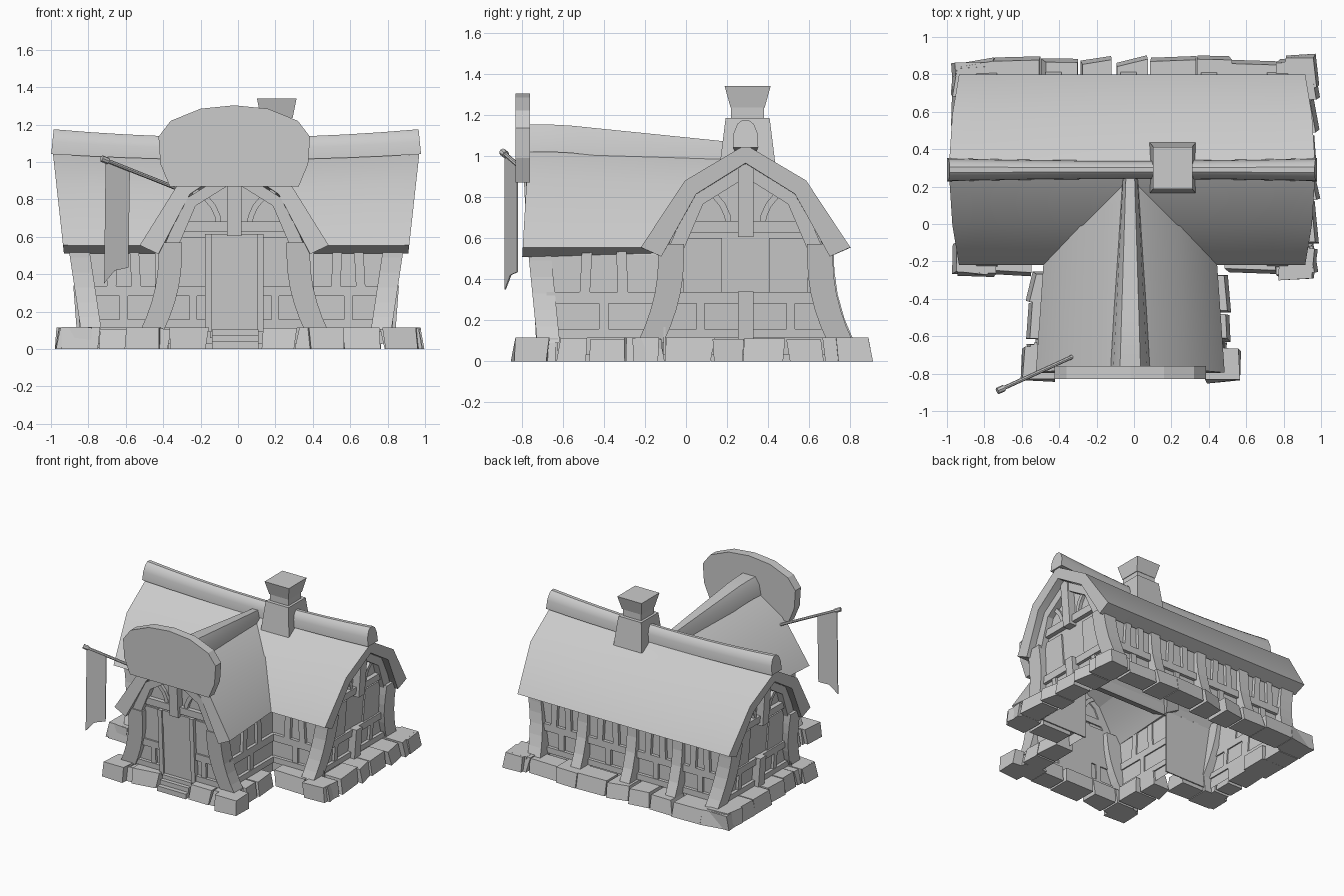
import bpy
import bmesh
import math
import random
from mathutils import Vector

random.seed(11)
if "Cube" in bpy.data.objects:
    bpy.data.objects.remove(bpy.data.objects["Cube"], do_unlink=True)

clay = bpy.data.materials.new("clay_grey")
clay.use_nodes = True
clay.diffuse_color = (0.6, 0.6, 0.6, 1)
clay.node_tree.nodes["Principled BSDF"].inputs["Base Color"].default_value = clay.diffuse_color


def loft(name, rings, open_spans=(), caps=(0, -1), smooth=False):
    """Skin a row of rings; caps join each ring point to its mirrored partner."""
    bm = bmesh.new()
    rows = [[bm.verts.new(p) for p in ring] for ring in rings]
    n = len(rows[0])
    for a, b in zip(rows, rows[1:]):
        for i in range(n):
            if i not in open_spans:
                j = (i + 1) % n
                bm.faces.new((a[i], a[j], b[j], b[i]))
    for cap in (rows[k] for k in caps):
        for i in range((n - 1) // 2):
            quad = (cap[i], cap[i + 1], cap[n - 2 - i], cap[n - 1 - i])
            bm.faces.new(list(dict.fromkeys(quad)))
    bmesh.ops.recalc_face_normals(bm, faces=bm.faces)
    mesh = bpy.data.meshes.new(name)
    bm.to_mesh(mesh)
    bm.free()
    mesh.materials.append(clay)
    obj = bpy.data.objects.new(name, mesh)
    bpy.context.collection.objects.link(obj)
    if smooth:
        bpy.ops.object.select_all(action='DESELECT')
        obj.select_set(True)
        bpy.context.view_layer.objects.active = obj
        bpy.ops.object.shade_smooth_by_angle(angle=math.radians(35))
    return obj


def steps(lo, hi, n):
    return [lo + (hi - lo) * i / n for i in range(n + 1)]


def rect(x, y, hx, hy, z):
    return [(x - hx, y - hy, z), (x + hx, y - hy, z), (x + hx, y + hy, z), (x - hx, y + hy, z)]


class Wing:
    """A house wing: upright walls, with posts that flare sideways at the foot."""
    half_width = 0.4

    def __init__(self, name, place, base, slope, extra):
        self.name, self.place = name, place
        self.base, self.slope, self.extra = base, slope, extra

    def wall_end(self, z):
        return self.base + 0.01 + self.slope * z / 2

    def post_end(self, z):
        return self.base + self.slope * z

    def post_side(self, z):
        return 0.38 + self.extra + 0.6 * max(0, 0.5 - z) ** 2

    def gable(self, side):
        return lambda u, z, out: self.place(side * (self.wall_end(z) + out), u, z)

    def flank(self, side):
        return lambda u, z, out: self.place(u, side * (self.half_width + out), z)

    def flared_flank(self, side):
        return lambda u, z, out: self.place(u, side * (self.post_side(z) + out), z)


main = Wing("main", lambda a, c, z: Vector((a - 0.01, c + 0.29, z)), 0.775, 0.15, 0.01)
porch = Wing("porch", lambda a, c, z: Vector((c - 0.02, -a, z)), 0.675, 0.1, -0.01)


def beam(name, wall, path, width, depth, sunk=0.02):
    """Timber that follows a path of (u, z) points on a wall."""
    rings = []
    for i, (u, z) in enumerate(path):
        p, q = path[max(i - 1, 0)], path[min(i + 1, len(path) - 1)]
        t = Vector((q[0] - p[0], q[1] - p[1])).normalized() * width / 2
        l, r = (u - t.y, z + t.x), (u + t.y, z - t.x)
        rings.append([wall(*l, -sunk), wall(*r, -sunk), wall(*r, depth), wall(*l, depth)])
    return loft(name, rings)


def bar(name, wall, u0, z0, u1, z1, width, depth=0.025, sunk=0.01):
    return beam(name, wall, list(zip(steps(u0, u1, 4), steps(z0, z1, 4))), width, depth, sunk)


# Wall shells, open underneath and joined into one T-shaped room
def walls(w, back, open_spans, caps):
    half = [(w.half_width, z) for z in (0.03, 0.33, 0.52)] + [(0.27, 0.78)]
    ring = [(-c, z) for c, z in half] + [(0, 0.96)] + [(c, z) for c, z in reversed(half)]
    ends = [[w.place(w.wall_end(z), c, z) for c, z in ring],
            [w.place(back(z), c, z) for c, z in ring]]
    loft(w.name + "_walls", ends, open_spans, caps)


walls(main, lambda z: -main.wall_end(z), (0, 1, 8), (0, -1))
walls(porch, lambda z: 0.1, (8,), (0,))
for s in (-1, 1):
    bar("main_front_wall", main.flank(-1), s * 0.61, 0.03, s * 0.61, 0.53, 0.46, 0)


# Corner posts flaring at the foot
def corner_posts(w, sides):
    for a in sides:
        for c in (-1, 1):
            rings = []
            for z in steps(0.09, 0.57, 6):
                l, s = w.post_end(z), w.post_side(z)
                box = ((l - 0.07, s - 0.09), (l + 0.04, s - 0.09), (l + 0.04, s + 0.035), (l - 0.07, s + 0.035))
                rings.append([w.place(a * p, c * q, z) for p, q in box])
            loft(w.name + "_corner_post", rings)


corner_posts(main, (-1, 1))
corner_posts(porch, (1,))


# Gable timbers
def dress_gable(w, side, door):
    g = w.gable(side)
    inner = 0.15 if door else 0.0
    for s in (-1, 1):
        edge = s * w.half_width
        bar("gable_rail", g, s * inner, 0.31, edge, 0.31, 0.055)
        bar("gable_sill", g, s * inner, 0.135, edge, 0.135, 0.045)
        bar("lower_stud", g, s * 0.22, 0.15, s * 0.22, 0.3, 0.04, 0.02)
        bar("window_panel", g, s * 0.21, 0.335, s * 0.21, 0.6, 0.19, 0.012)
        bar("rafter_lower", g, s * 0.35, 0.52, s * 0.23, 0.8, 0.07, 0.05)
        bar("rafter_upper", g, s * 0.24, 0.78, 0, 0.93, 0.06, 0.05)
        arc = [math.radians(d) for d in range(0, 81, 16)]
        beam("arch_brace", g, [(s * (0.29 - 0.21 * math.cos(t)), 0.65 + 0.21 * math.sin(t)) for t in arc], 0.03, 0.025)
    bar("collar_beam", g, -0.335, 0.655, 0.335, 0.655, 0.055, 0.035)
    bar("king_post", g, 0, 0.605, 0, 0.96, 0.075, 0.06)
    if door:
        bar("door_leaf", g, 0, 0.06, 0, 0.5, 0.26, 0.025)
        bar("door_head", g, 0, 0.49, 0, 0.615, 0.3, 0.03)
        for s in (-1, 1):
            bar("door_jamb", g, s * 0.138, 0.09, s * 0.138, 0.615, 0.035, 0.04)
    else:
        bar("centre_post", g, 0, 0.1, 0, 0.34, 0.075, 0.06)


for side in (-1, 1):
    dress_gable(main, side, False)
dress_gable(porch, 1, True)


# Long wall timbers, bay by bay
def dress_flank(w, side, edges):
    f = w.flank(side)
    for lo, hi in zip(edges, edges[1:]):
        bar("side_rail", f, lo, 0.31, hi, 0.31, 0.055)
        bar("side_sill", f, lo, 0.135, hi, 0.135, 0.045)
        third = (hi - lo) / 3
        for u, tilt in ((lo + third, 0.008), (hi - third, -0.012)):
            bar("side_stud", f, u, 0.32, u + tilt, 0.54, 0.05)
        mid = (lo + hi) / 2
        bar("lower_stud", f, mid, 0.14, mid, 0.3, 0.045, 0.02)
    for u in edges[1:-1]:
        bar("side_post", w.flared_flank(side), u, 0.09, u, 0.56, 0.085, 0.04, 0.05)


dress_flank(main, 1, (-0.8, -0.42, -0.02, 0.41, 0.8))
for s in (-1, 1):
    dress_flank(main, -1, sorted((s * 0.4, s * 0.8)))
    dress_flank(porch, s, (0.12, 0.68))

# Roofs: thick gambrel shells with a soft sag
shell = [(-0.51, 0.555), (-0.295, 0.88), (0, 1.055), (0.295, 0.88), (0.51, 0.555),
         (0.41, 0.51), (0.24, 0.815), (0, 0.965), (-0.24, 0.815), (-0.41, 0.51)]


def main_roof_point(t, c, z):
    return main.place(t * (0.925 + 0.11 * (z - 0.55)), c, z - 0.02 * (1 - t * t) * (z - 0.5) * 2)


def porch_roof_point(t, c, z):
    front, back = 0.795 - 0.06 * (z - 0.55), 0.1 - 0.67 * (z - 0.5)
    sag = 0.05 * (1 - t) - 0.025 * t
    return porch.place(back + (front - back) * t, c * (0.89 + 0.1 * t), z - sag * (z - 0.555) * 2)


loft("main_roof", [[main_roof_point(t, c, z) for c, z in shell] for t in steps(-1, 1, 10)], smooth=True)
loft("porch_roof", [[porch_roof_point(t, c, z) for c, z in shell] for t in steps(0, 1, 8)], smooth=True)

# Ridge logs: flat underneath, rounded on top
log = [(-0.062, 1.042), (-0.058, 1.11), (-0.04, 1.155), (-0.015, 1.175),
       (0.015, 1.175), (0.04, 1.155), (0.058, 1.11), (0.062, 1.042)]
loft("main_ridge", [[main.place(t * (0.99 - 0.1 * (z - 1.03)), c * (0.8 + 0.2 * t * t),
                                z - (1 - t * t) * (0.03 + 0.1 * (z - 1.04)))
                     for c, z in log] for t in steps(-1, 1, 10)], smooth=True)
cap = [(-0.105, 1.02), (-0.09, 1.1), (-0.055, 1.153), (0.055, 1.153), (0.09, 1.1), (0.105, 1.02)]
loft("porch_ridge", [[porch.place(-0.26 + 1.03 * t, c * (0.42 + 0.58 * t), z - 0.105 * max(0, 0.85 - t))
                      for c, z in cap] for t in steps(0, 1, 10)], smooth=True)

# Sign board on the front gable
half = [(0.345, 0.87), (0.395, 0.99), (0.405, 1.135), (0.34, 1.22), (0.18, 1.285)]
board = [(-c, z) for c, z in half] + [(0, 1.303)] + half[::-1]
loft("sign_board", [[porch.place(a, c, z) for c, z in board] for a in (0.76, 0.83)])

# Chimney
for name, low, high in (("chimney_stack", (0.123, 0.135, 0.96), (0.1, 0.107, 1.185)),
                        ("chimney_neck", (0.08, 0.08, 1.17), (0.08, 0.08, 1.25)),
                        ("chimney_cap", (0.085, 0.083, 1.235), (0.106, 0.112, 1.34))):
    loft(name, [rect(0.207, 0.3, *low), rect(0.207, 0.3, *high)])


# Flag and pole
def rod(name, p, q, r):
    p, q = Vector(p), Vector(q)
    side = (q - p).cross(Vector((0, 0, 1))).normalized()
    up = side.cross(q - p).normalized()
    turn = [math.tau * i / 8 for i in range(8)]
    loft(name, [[e + r * (side * math.cos(k) + up * math.sin(k)) for k in turn] for e in (p, q)])


rod("flag_pole", (-0.33, -0.71, 0.86), (-0.72, -0.888, 1.015), 0.011)
rod("pole_tip", (-0.695, -0.877, 1.005), (-0.73, -0.893, 1.019), 0.018)
cloth = []
for x, top, low in ((-0.708, 1.0, 0.35), (-0.65, 0.98, 0.42), (-0.578, 0.95, 0.435)):
    y = -0.71 + (x + 0.33) * 0.456
    cloth.append([(x, y, top), (x - 0.008, y, low), (x - 0.008, y + 0.006, low), (x, y + 0.006, top)])
loft("flag_cloth", cloth)


# Foundation stones: rough blocks, skewed and wider at the foot
def wobble(size):
    return random.uniform(-size, size)


def course(p, q):
    p, q = Vector(p), Vector(q)
    run = (q - p).normalized()
    out = Vector((run.y, -run.x))
    count = max(1, round((q - p).length / 0.2))
    cuts = [(i + wobble(0.2) * (0 < i < count)) / count for i in range(count + 1)]
    for lo, hi in zip(cuts, cuts[1:]):
        a, b = p.lerp(q, lo), p.lerp(q, hi)
        ja, jb, top = wobble(0.022), wobble(0.022), random.uniform(0.105, 0.117)
        deep = random.uniform(0.13, 0.17)
        rings = []
        for height, grow in ((0, 0.02), (top, 0)):
            a2, b2 = a + run * (0.006 + wobble(0.014)), b - run * (0.006 + wobble(0.014))
            flat = (a2 - out * deep, b2 - out * deep, b2 + out * (jb + grow), a2 + out * (ja + grow))
            rings.append([(v.x, v.y, height) for v in flat])
        loft("foundation_stone", rings)


outline = [(0.12, -0.78), (0.49, -0.78), (0.49, -0.26), (0.955, -0.26), (0.955, 0.86), (-0.94, 0.86),
           (-0.94, -0.25), (-0.54, -0.25), (-0.54, -0.78), (-0.16, -0.78)]
for p, q in zip(outline, outline[1:]):
    course(p, q)
for x, y in ((-0.89, 0.77), (0.89, 0.815), (-0.88, -0.19), (0.88, -0.21), (-0.505, -0.75), (0.47, -0.76)):
    low = [(cx + wobble(0.015), cy + wobble(0.015), z) for cx, cy, z in rect(x, y, 0.09, 0.085, 0)]
    high = [(cx * 0.985 + wobble(0.01), cy * 0.985 + wobble(0.01), 0.116) for cx, cy, z in low]
    loft("corner_stone", [low, high])

# Door steps
for z, reach in ((0.04, 0.81), (0.075, 0.775), (0.105, 0.745)):
    loft("door_step", [rect(-0.015, -reach + 0.06, 0.125, 0.06, h) for h in (0, z)])
